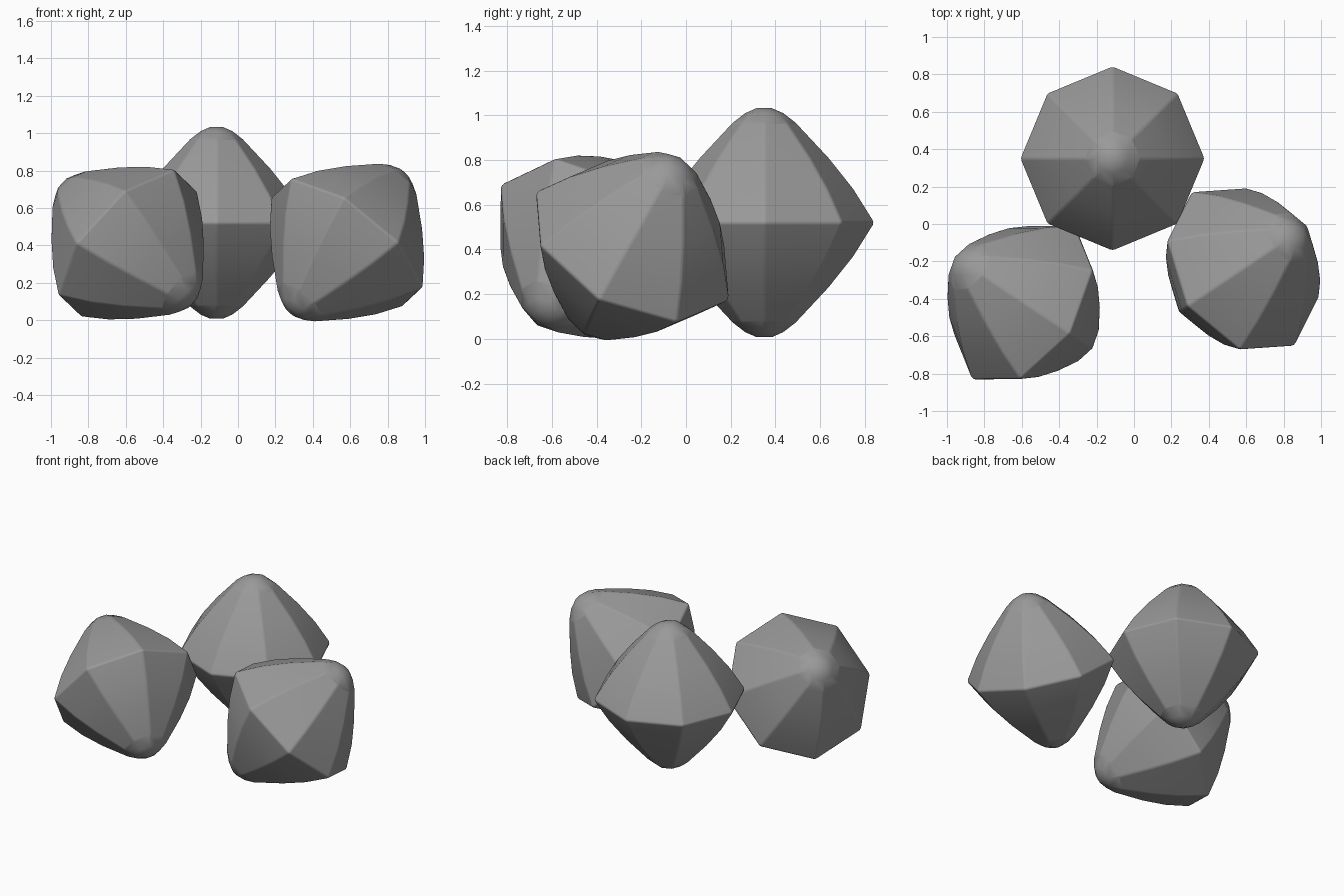
import bpy
import bmesh
from math import radians, cos, sin
from mathutils import Matrix, Vector

if "Cube" in bpy.data.objects:
    bpy.data.objects.remove(bpy.data.objects["Cube"], do_unlink=True)

# One stone grey for every gem
grey = bpy.data.materials.new("stone_grey")
grey.use_nodes = True
colour = (0.32, 0.32, 0.32, 1)
grey.diffuse_color = colour
grey.node_tree.nodes["Principled BSDF"].inputs["Base Color"].default_value = colour

SIDES = 8
# Radius and height from the waist up to the tip
PROFILE = [(0.495, 0), (0.4, 0.152), (0.29, 0.29), (0.15, 0.44), (0.085, 0.49), (0.035, 0.512)]


def gem(name, centre, axis, corner):
    """Eight-sided double pyramid with bowed ridges; corner points to a waist corner."""
    bm = bmesh.new()
    outline = [(r, -z) for r, z in reversed(PROFILE[1:])] + PROFILE
    rings = []
    for r, z in outline:
        angles = [radians(360 * i / SIDES) for i in range(SIDES)]
        rings.append([bm.verts.new((r * cos(a), r * sin(a), z)) for a in angles])
    for low, high in zip(rings, rings[1:]):
        for i in range(SIDES):
            j = (i + 1) % SIDES
            bm.faces.new((low[i], low[j], high[j], high[i]))
    bm.faces.new(rings[0][::-1])
    bm.faces.new(rings[-1])

    # Soften the waist and the broad lower part of the ridges
    edges = [e for e in bm.edges
             if max(abs(v.co.z) for v in e.verts) < 0.45
             and (min(abs(v.co.z) for v in e.verts) < 0.01
                  or abs(e.verts[0].co.z - e.verts[1].co.z) > 0.01)]
    bmesh.ops.bevel(bm, geom=edges, offset=0.012, segments=2, profile=0.5, affect='EDGES')
    bmesh.ops.recalc_face_normals(bm, faces=bm.faces)
    mesh = bpy.data.meshes.new(name)
    bm.to_mesh(mesh)
    bm.free()
    mesh.materials.append(grey)
    for face in mesh.polygons:
        face.use_smooth = True

    # Turn the gem so its axis and corner point the right way
    up = Vector(axis).normalized()
    side = Vector(corner)
    side = (side - up * side.dot(up)).normalized()
    turn = Matrix((side, up.cross(side), up)).transposed().to_4x4()
    obj = bpy.data.objects.new(name, mesh)
    bpy.context.collection.objects.link(obj)
    obj.matrix_world = Matrix.Translation(centre) @ turn
    soft = obj.modifiers.new("flat_facets", 'WEIGHTED_NORMAL')
    soft.keep_sharp = True
    return obj


gem("back_gem", (-0.115, 0.35, 0.52), (0, 0, 1), (1, 0, 0))
gem("right_gem", (-0.59, -0.42, 0.412), (-0.662, 0.44, 0.606), (-0.27, -0.405, 0))
gem("left_gem", (0.583, -0.24, 0.415), (0.573, 0.382, 0.726), (0.27, -0.405, 0))
